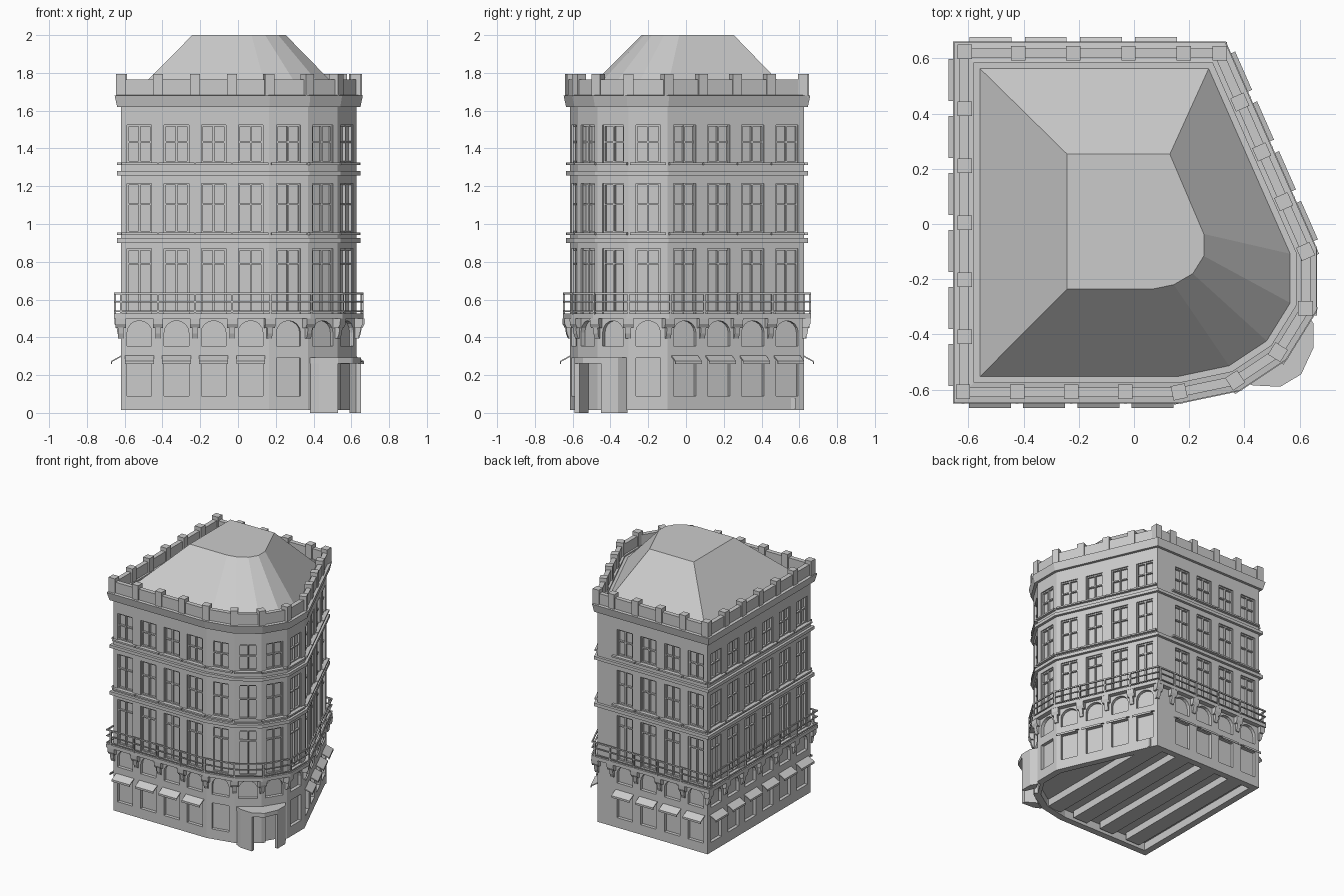
import bpy, bmesh, math
from mathutils import Matrix, Vector

if "Cube" in bpy.data.objects:
    bpy.data.objects.remove(bpy.data.objects["Cube"])

# Wall footprint, counter-clockwise, with (bays, blank start) for each edge
FOOT = [(-.62, -.615), (.165, -.615), (.37, -.572), (.527, -.468),
        (.628, -.305), (.628, -.097), (.31, .625), (-.62, .625)]
EDGES = [(4, 0), (1, 0), (1, 0), (1, 0), (1, 0), (4, 0), (4, .13), (6, 0)]
N = len(FOOT)
I4 = Matrix.Identity(4)


def offset(o):
    """Footprint moved outwards by o with mitred corners."""
    out = []
    for i in range(N):
        p = Vector(FOOT[i])
        a = (p - Vector(FOOT[i - 1])).normalized()
        b = (Vector(FOOT[(i + 1) % N]) - p).normalized()
        na, nb = Vector((a.y, -a.x)), Vector((b.y, -b.x))
        out.append(p + (na + nb) * (o / (1 + na.dot(nb))))
    return out


def finish(bm, name):
    bmesh.ops.recalc_face_normals(bm, faces=bm.faces)
    me = bpy.data.meshes.new(name)
    bm.to_mesh(me)
    bm.free()
    ob = bpy.data.objects.new(name, me)
    bpy.context.collection.objects.link(ob)
    return ob


def loft(bm, loops, ring=False, M=I4):
    vs = [[bm.verts.new(M @ Vector(p)) for p in lp] for lp in loops]
    pairs = list(zip(vs, vs[1:] + vs[:1])) if ring else list(zip(vs, vs[1:]))
    for a, b in pairs:
        for i in range(len(a)):
            j = (i + 1) % len(a)
            bm.faces.new((a[i], a[j], b[j], b[i]))
    if not ring:
        bm.faces.new(vs[0])
        bm.faces.new(vs[-1])


def slab(bm, pts, z0, z1):
    loft(bm, [[(p[0], p[1], z) for p in pts] for z in (z0, z1)])


def box(bm, M, u0, u1, d0, d1, z0, z1):
    bmesh.ops.create_cube(bm, size=1, matrix=M
                          @ Matrix.Translation(((u0 + u1) / 2, (d0 + d1) / 2, (z0 + z1) / 2))
                          @ Matrix.Diagonal((u1 - u0, d1 - d0, z1 - z0, 1)))


def side_prism(bm, M, prof, w):
    """Profile of (outward, z) points extruded along the wall."""
    loft(bm, [[(u, d, z) for d, z in prof] for u in (-w / 2, w / 2)], M=M)


def band(name, *profiles):
    """Sweeps (offset, z) profiles round the footprint."""
    bm = bmesh.new()
    for prof in profiles:
        loft(bm, [[(p.x, p.y, z) for p in offset(o)] for o, z in prof], ring=True)
    return finish(bm, name)


def rect(o0, o1, z0, z1):
    return [(o0, z0), (o1, z0), (o1, z1), (o0, z1)]


# Local frames (along wall, outward, up) for bay centres and bay borders
bays, borders = [], []
for e, (n, start) in enumerate(EDGES):
    a, b = Vector(FOOT[e]), Vector(FOOT[(e + 1) % N])
    t = (b - a).normalized()

    def frame(s):
        c = a + t * s
        return Matrix(((-t.x, t.y, 0, c.x), (-t.y, -t.x, 0, c.y), (0, 0, 1, 0), (0, 0, 0, 1)))
    w = ((b - a).length - start) / n
    borders += [frame(start + w * i) for i in range(n)] + ([frame(0)] if start else [])
    bays += [(e, frame(start + w * (i + .5))) for i in range(n)]

# Wall body with recessed openings and shallow hollow underside
bm = bmesh.new()
slab(bm, FOOT, .015, 1.68)
body = finish(bm, "wall_body")
HW, DEEP = .065, -.025
ROWS = [(.525, .87, .785), (.955, 1.215, 1.1), (1.325, 1.525, 1.43)]
cut = bmesh.new()
slab(cut, offset(-.05), -.1, .075)
arch = [(-HW, .355), (HW, .355)] + [
    (HW * math.cos(math.pi * k / 8), .425 + .063 * math.sin(math.pi * k / 8)) for k in range(9)]
for e, M in bays:
    for z0, z1, _ in ROWS:
        box(cut, M, -HW, HW, DEEP, .05, z0, z1)
    loft(cut, [[(u, d, z) for u, z in arch] for d in (DEEP, .05)], M=M)
    if e == 3:
        box(cut, M, -HW, HW, DEEP, .05, -.05, .26)
    elif e != 2:
        box(cut, M, -HW, HW, DEEP, .05, .09, .29)
cutter = finish(cut, "opening_cutter")
cutter.hide_render = True
mod = body.modifiers.new("openings", 'BOOLEAN')
mod.operation, mod.solver, mod.object = 'DIFFERENCE', 'EXACT', cutter
bpy.context.view_layer.objects.active = body
bpy.ops.object.modifier_apply(modifier="openings")
bpy.data.objects.remove(cutter)

# Joists under the floor
bm = bmesh.new()
for x in (-.44, -.2, .04, .28):
    box(bm, I4, x - .06, x + .06, -.54, .58, .02, .08)
finish(bm, "floor_joists")

# Window frames and sills
fr, sl = bmesh.new(), bmesh.new()
T = .009
for e, M in bays:
    for k, (z0, z1, zm) in enumerate(ROWS):
        for u in (-HW, -T / 2, HW - T):
            box(fr, M, u, u + T, DEEP - .003, -.008, z0, z1)
        for z in (z0, zm, z1 - T):
            box(fr, M, -HW, HW, DEEP - .003, -.01, z, z + T)
        if k:
            box(sl, M, -.095, .095, -.005, .02, z0 - .012, z0)
finish(fr, "window_frames")
finish(sl, "window_sills")

# Awnings over the straight shop fronts
bm = bmesh.new()
for e, M in bays:
    if e in (0, 5, 6, 7):
        side_prism(bm, M, [(-.003, .305), (.052, .275), (.052, .26),
                           (.047, .26), (.047, .27), (-.003, .297)], .152)
finish(bm, "awnings")

# Horizontal mouldings, balcony and cornice
band("string_courses", rect(-.01, .02, .9, .925), rect(-.01, .02, 1.257, 1.28))
band("balcony_slab", rect(-.01, .036, .5, .527))
band("balcony_rails", rect(.027, .036, .628, .638), rect(.027, .036, .585, .592),
     rect(.027, .036, .535, .541))
band("cornice", [(-.04, 1.62), (.02, 1.62), (.033, 1.68), (-.04, 1.69)])
band("parapet", rect(-.022, .012, 1.67, 1.765))

# Repeated pieces at bay borders: brackets, rail posts, parapet posts
br, rp, pp = bmesh.new(), bmesh.new(), bmesh.new()
for M in borders:
    side_prism(br, M, [(-.01, .5), (.035, .5), (.033, .47), (.022, .45), (-.01, .45)], .055)
    side_prism(br, M, [(-.01, .46), (.024, .46), (.018, .42), (.008, .395), (-.01, .395)], .028)
    box(rp, M, -.005, .005, .026, .037, .52, .638)
    box(pp, M, -.026, .026, -.033, .02, 1.67, 1.793)
finish(br, "balcony_brackets")
finish(rp, "rail_posts")
finish(pp, "parapet_posts")

# Hipped roof with a flat top
top = [(-.242, -.235), (.072, -.235), (.144, -.22), (.213, -.18),
       (.253, -.116), (.253, -.036), (.13, .253), (-.242, .253)]
bm = bmesh.new()
loft(bm, [[(p.x, p.y, 1.675) for p in offset(-.057)], [(x, y, 2) for x, y in top]])
finish(bm, "roof")

# Corner entrance porch: canopy and two side walls
bm = bmesh.new()
slab(bm, [(.37, -.56), (.43, -.585), (.53, -.59), (.606, -.545), (.65, -.45),
          (.65, -.36), (.62, -.31), (.51, -.46)], .262, .293)
finish(bm, "porch_canopy")
bm = bmesh.new()
slab(bm, [(.38, -.56), (.43, -.585), (.53, -.59), (.53, -.565), (.45, -.515)], 0, .265)
slab(bm, [(.65, -.45), (.65, -.36), (.62, -.31), (.59, -.365), (.625, -.45)], 0, .265)
finish(bm, "porch_walls")
